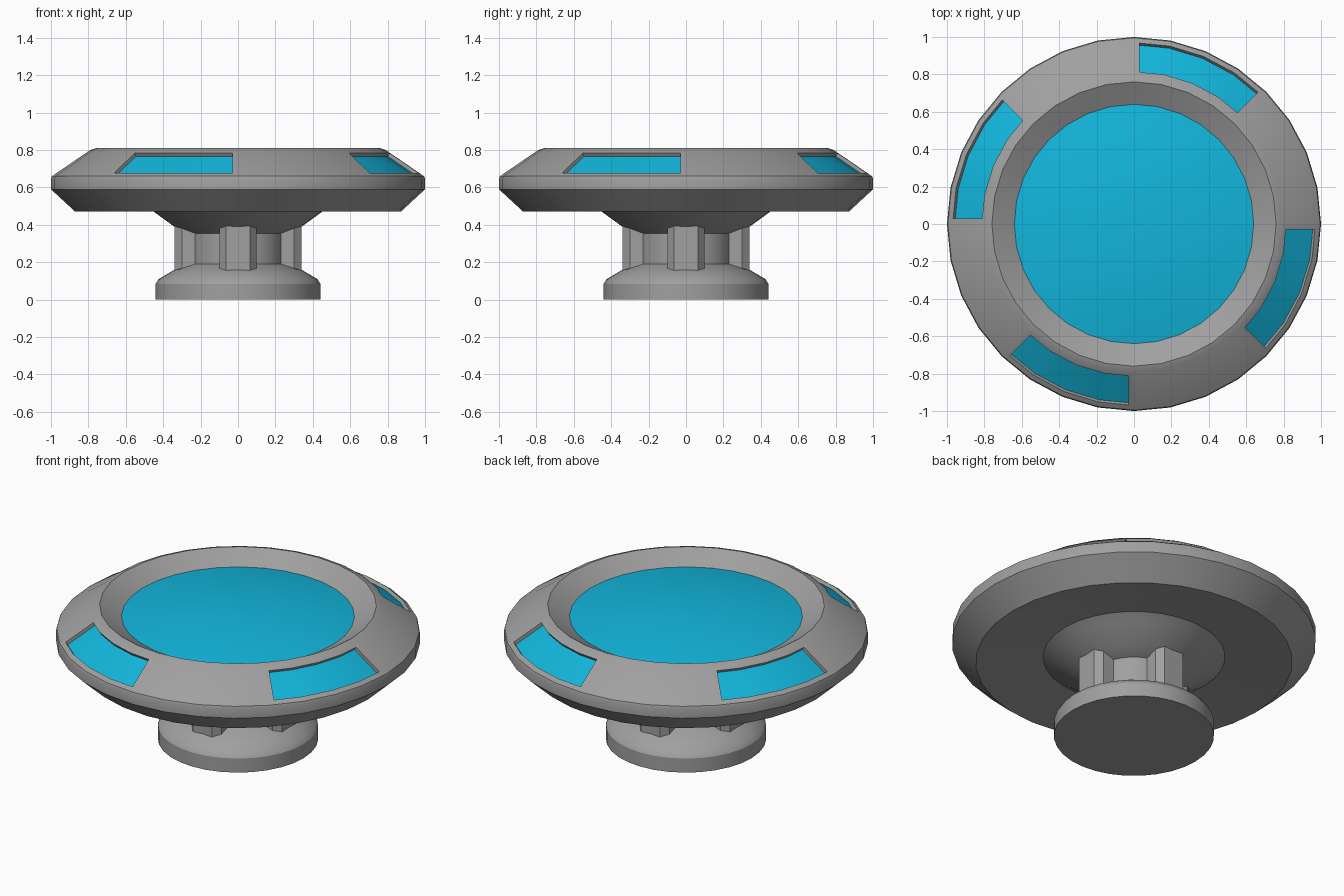
import bpy, bmesh
from math import sin, cos, tau, atan2, degrees

if "Cube" in bpy.data.objects:
    bpy.data.objects.remove(bpy.data.objects["Cube"])

SIDES = 32
cyan = bpy.data.materials.new("cyan_panel")
cyan.diffuse_color = (0.006, 0.47, 0.72, 1)
cyan.use_nodes = True
cyan.node_tree.nodes["Principled BSDF"].inputs["Base Color"].default_value = cyan.diffuse_color
grey = bpy.data.materials.new("grey_body")
grey.diffuse_color = (0.35, 0.35, 0.35, 1)
grey.use_nodes = True
grey.node_tree.nodes["Principled BSDF"].inputs["Base Color"].default_value = grey.diffuse_color


def finish(name, bm, mats=()):
    me = bpy.data.meshes.new(name)
    bm.to_mesh(me)
    bm.free()
    for m in mats:
        me.materials.append(m)
    ob = bpy.data.objects.new(name, me)
    bpy.context.collection.objects.link(ob)
    bpy.ops.object.select_all(action='DESELECT')
    ob.select_set(True)
    bpy.context.view_layer.objects.active = ob
    bpy.ops.object.shade_smooth_by_angle(angle=0.5)
    return ob


def lathe(profile):
    """Revolve (radius, z) points listed bottom to top along the outside."""
    bm = bmesh.new()
    rings = []
    for r, z in profile:
        if r == 0:
            rings.append([bm.verts.new((0, 0, z))] * SIDES)
        else:
            rings.append([bm.verts.new((r * cos(tau * i / SIDES), r * sin(tau * i / SIDES), z))
                          for i in range(SIDES)])
    for a, b in zip(rings, rings[1:]):
        for i in range(SIDES):
            j = (i + 1) % SIDES
            quad = list(dict.fromkeys((a[i], a[j], b[j], b[i])))
            bm.faces.new(quad)
    bm.normal_update()
    return bm


# Saucer body with its inner bowl wall
bm = lathe([(0.5, 0.5), (0.87, 0.47), (1.0, 0.59), (1.0, 0.645), (0.995, 0.66),
            (0.79, 0.80), (0.76, 0.81), (0.64, 0.743)])

# Four recessed windows on the upper slope, each spanning 45 degrees
slope = [f for f in bm.faces if 0.70 < f.calc_center_median().z < 0.76
         and f.calc_center_median().xy.length > 0.8]
for k in range(4):
    window = []
    for f in slope:
        c = f.calc_center_median()
        if (degrees(atan2(c.y, c.x)) - 90 * k) % 360 > 315:
            window.append(f)
    bmesh.ops.inset_region(bm, faces=window, thickness=0.03, use_even_offset=True)
    bm.normal_update()
    bmesh.ops.inset_region(bm, faces=window, thickness=0.0005, depth=-0.02, use_even_offset=True)
    for f in window:
        f.material_index = 1
    bm.normal_update()
finish("saucer_body", bm, (grey, cyan))

# Shallow domed top panel
dome = [(0.64 * (1 - i / 6), 0.743 + 0.062 * (1 - (1 - i / 6) ** 2)) for i in range(6)]
finish("top_dome", lathe(dome + [(0, 0.805)]), (cyan,))

# Pedestal: round base, column and flared collar
finish("pedestal", lathe([(0, 0), (0.44, 0), (0.44, 0.085), (0.425, 0.11), (0.34, 0.16), (0.25, 0.19),
                          (0.25, 0.355), (0.34, 0.39), (0.45, 0.47), (0.5, 0.5)]), (grey,))

# Chamfered ribs around the column
for k in range(4):
    bm = bmesh.new()
    c, s = cos(tau * k / 4), sin(tau * k / 4)
    outline = [(0.2, -0.098), (0.30, -0.098), (0.34, -0.065), (0.34, 0.065), (0.30, 0.098), (0.2, 0.098)]
    base = bm.faces.new([bm.verts.new((x * c - y * s, x * s + y * c, 0.13)) for x, y in outline])
    ext = bmesh.ops.extrude_face_region(bm, geom=[base], use_keep_orig=True)
    top = [v for v in ext["geom"] if isinstance(v, bmesh.types.BMVert)]
    bmesh.ops.translate(bm, verts=top, vec=(0, 0, 0.29))
    bmesh.ops.recalc_face_normals(bm, faces=bm.faces)
    finish(f"column_rib_{k + 1}", bm, (grey,))
